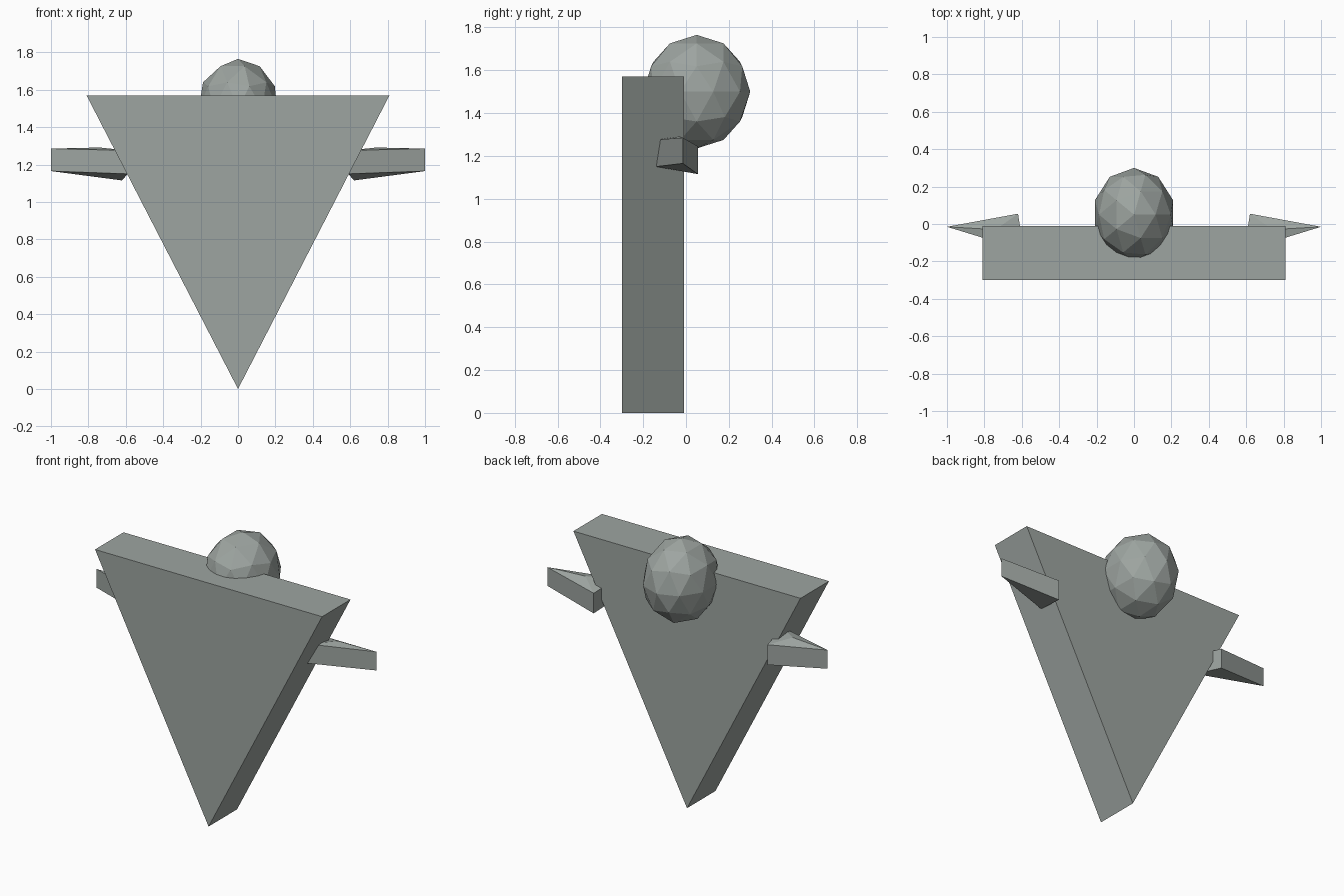
import bpy, bmesh
from mathutils import Matrix, Vector

cube = bpy.data.objects.get("Cube")
if cube:
    bpy.data.objects.remove(cube, do_unlink=True)

COLOUR = (0.34, 0.375, 0.355, 1)
grey = bpy.data.materials.new("stone_grey")
grey.diffuse_color = COLOUR
grey.use_nodes = True
grey.node_tree.nodes["Principled BSDF"].inputs["Base Color"].default_value = COLOUR


def finish(name, bm):
    """Turn a bmesh into a flat shaded grey object."""
    bmesh.ops.recalc_face_normals(bm, faces=bm.faces[:])
    mesh = bpy.data.meshes.new(name)
    bm.to_mesh(mesh)
    bm.free()
    mesh.materials.append(grey)
    obj = bpy.data.objects.new(name, mesh)
    bpy.context.collection.objects.link(obj)
    return obj


# Body: triangle profile extruded front to back
FRONT, BACK = -0.3, -0.01
bm = bmesh.new()
profile = [(0, 0), (0.81, 1.57), (-0.81, 1.57)]
face = bm.faces.new([bm.verts.new((x, FRONT, z)) for x, z in profile])
extruded = bmesh.ops.extrude_face_region(bm, geom=[face])["geom"]
bmesh.ops.translate(bm, vec=(0, BACK - FRONT, 0),
                    verts=[v for v in extruded if isinstance(v, bmesh.types.BMVert)])
finish("triangular_body", bm)

# Head: faceted ball, narrower across than tall
bm = bmesh.new()
bmesh.ops.create_icosphere(bm, subdivisions=2, radius=1)
bmesh.ops.transform(bm, verts=bm.verts[:], matrix=Matrix.LocRotScale(
    Vector((0, 0.05, 1.5)), None, Vector((0.22, 0.25, 0.265))))
finish("head", bm)

# Arms: wedges that narrow to an upright edge at the tip
arm_points = [
    (1.0, -0.015, 1.165), (1.0, -0.015, 1.285),    # tip
    (0.62, 0.055, 1.115), (0.62, 0.055, 1.245),    # inner back
    (0.59, -0.14, 1.15), (0.59, -0.14, 1.275),     # inner front
    (0.74, -0.03, 1.291),                          # top ridge
]
for side, name in ((1, "left_arm"), (-1, "right_arm")):
    bm = bmesh.new()
    for x, y, z in arm_points:
        bm.verts.new((side * x, y, z))
    bmesh.ops.convex_hull(bm, input=bm.verts[:])
    finish(name, bm)
